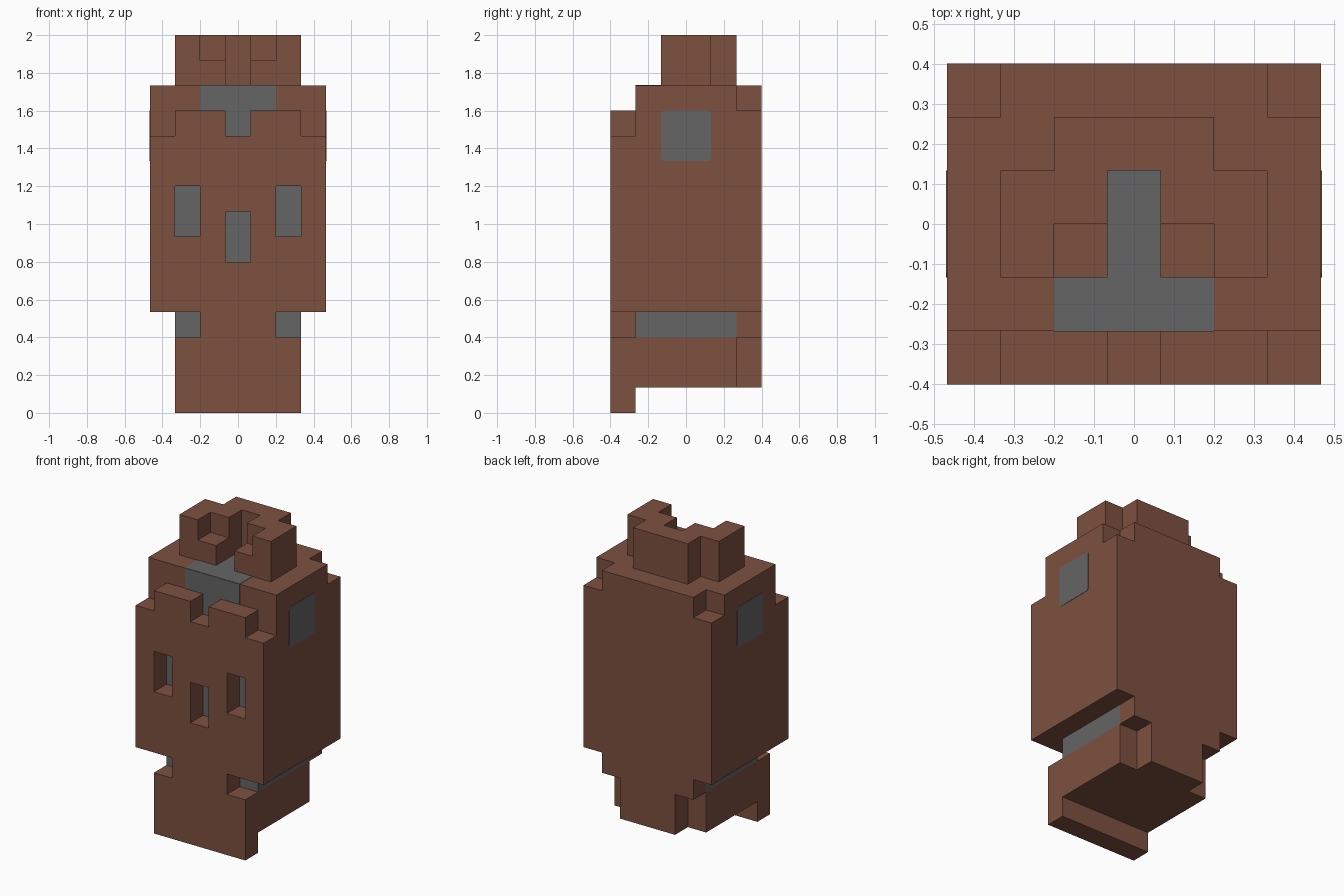
import bpy, bmesh, math
from mathutils import Vector

U = 2 / 15  # size of one block

old = bpy.data.objects.get("Cube")
if old:
    bpy.data.objects.remove(old, do_unlink=True)


def material(name, rgb):
    m = bpy.data.materials.new(name)
    m.use_nodes = True
    m.diffuse_color = (*rgb, 1)
    bsdf = m.node_tree.nodes["Principled BSDF"]
    bsdf.inputs["Base Color"].default_value = (*rgb, 1)
    bsdf.inputs["Roughness"].default_value = 0.8
    return m


BROWN = material("brown", (0.205, 0.082, 0.052))
GREY = material("grey", (0.130, 0.130, 0.130))


def finish(name, bm, mat):
    bmesh.ops.recalc_face_normals(bm, faces=bm.faces)
    mesh = bpy.data.meshes.new(name)
    bm.to_mesh(mesh)
    bm.free()
    mesh.materials.append(mat)
    ob = bpy.data.objects.new(name, mesh)
    bpy.context.collection.objects.link(ob)
    return ob


def cells(boxes):
    """Unit cells in boxes (x0, x1, y0, y1, z0, z1), mirrored in x."""
    out = set()
    for x0, x1, y0, y1, z0, z1 in boxes:
        for x in range(math.ceil(x0), math.floor(x1) + 1):
            for y in range(y0, y1):
                for z in range(z0, z1):
                    out |= {(x, y, z), (-x, y, z)}
    return out


def block_part(name, mat, add, cut=()):
    """Outer skin of stacked blocks, with flat areas merged."""
    solid = cells(add) - cells(cut)
    bm = bmesh.new()
    for c in solid:
        centre = Vector((c[0], c[1] + 0.5, c[2] + 0.5))
        for axis in range(3):
            for s in (-1, 1):
                near = list(c)
                near[axis] += s
                if tuple(near) in solid:
                    continue
                quad = []
                for a, b in ((-.5, -.5), (.5, -.5), (.5, .5), (-.5, .5)):
                    d = Vector((0, 0, 0))
                    d[axis], d[(axis + 1) % 3], d[(axis + 2) % 3] = s / 2, a * s, b
                    quad.append(bm.verts.new((centre + d) * U))
                bm.faces.new(quad)
    bmesh.ops.remove_doubles(bm, verts=bm.verts, dist=0.001)
    bmesh.ops.recalc_face_normals(bm, faces=bm.faces)
    bmesh.ops.dissolve_limit(bm, angle_limit=0.02, verts=bm.verts, edges=bm.edges)
    return finish(name, bm, mat)


def plate(name, lo, hi, axis, radius=0):
    """Thin grey plate centred on a surface, flat along the given axis."""
    lo, hi = Vector(lo) * U, Vector(hi) * U
    lo[axis] -= 0.002
    hi[axis] += 0.002
    bm = bmesh.new()
    bmesh.ops.create_cube(bm, size=1)
    for v in bm.verts:
        v.co = Vector(a + (b - a) * (t + 0.5) for a, b, t in zip(lo, hi, v.co))
    if radius:
        edges = [e for e in bm.edges
                 if abs(e.verts[0].co[axis] - e.verts[1].co[axis]) > 1e-4]
        bmesh.ops.bevel(bm, geom=edges, offset=radius, segments=3,
                        profile=0.5, affect='EDGES')
    return finish(name, bm, GREY)


# Main body with notched rear top corners
block_part("body", BROWN,
           add=[(-3.5, 3.5, -2, 3, 4, 13)],
           cut=[(2.5, 3.5, 2, 3, 12, 13)])

# Front plate: face with eye and nose openings, neck and toe
block_part("front_plate", BROWN,
           add=[(-3.5, 3.5, -3, -2, 4, 12),
                (-1.5, 1.5, -3, -2, 3, 4),
                (-2.5, 2.5, -3, -2, 0, 3)],
           cut=[(2.5, 3.5, -3, -2, 11, 12),
                (-0.5, 0.5, -3, -2, 11, 12),
                (1.5, 2.5, -3, -2, 7, 9),
                (-0.5, 0.5, -3, -2, 6, 8)])

# Base with notched rear corners and a rear lip
block_part("base", BROWN,
           add=[(-2.5, 2.5, -2, 3, 1, 3), (-2.5, 2.5, 2, 3, 3, 4)],
           cut=[(1.5, 2.5, 2, 3, 1, 3)])
block_part("neck_core", GREY, add=[(-2.5, 2.5, -2, 2, 3, 4)])

# U-shaped crown with low inner steps
block_part("crown", BROWN,
           add=[(-2.5, 2.5, -1, 1, 13, 15), (-1.5, 1.5, 1, 2, 13, 15)],
           cut=[(-0.5, 0.5, -1, 1, 13, 15), (0.5, 1.5, -1, 0, 14, 15)])

# Grey panels
plate("top_panel", (-1.5, -2, 13), (1.5, 1, 13), 2)
plate("brow_panel", (-1.5, -2, 11), (1.5, -2, 13), 1)
plate("nose_panel", (-0.5, -2, 6), (0.5, -2, 8), 1)
for side, s in (("left", 1), ("right", -1)):
    plate(side + "_eye_panel", (2 * s - 0.5, -2, 7), (2 * s + 0.5, -2, 9), 1)
    plate(side + "_side_panel", (3.5 * s, -1, 10), (3.5 * s, 1, 12), 0, 0.02)
